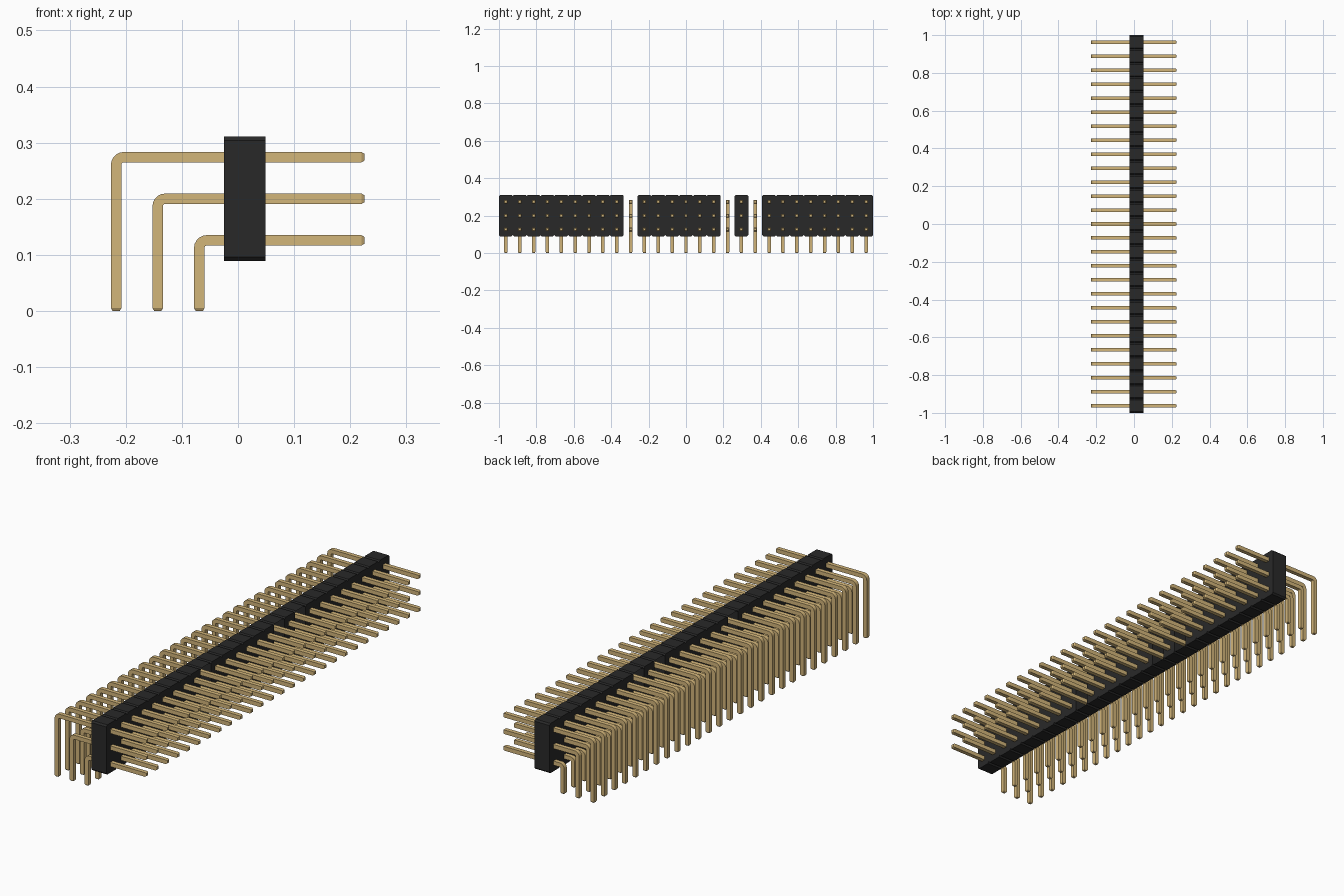
import bpy, bmesh
from math import sin, cos, pi, radians

if "Cube" in bpy.data.objects:
    bpy.data.objects.remove(bpy.data.objects["Cube"])

COUNT = 27
PITCH = 2 / COUNT
HALF = 0.0093          # half thickness of a pin
MID_Z = 0.2            # height of the middle pin row
BACK, FRONT = -0.025, 0.049
OPEN_BLOCKS = (9, 16, 18)   # housing blocks without end caps


def material(name, colour):
    m = bpy.data.materials.new(name)
    m.use_nodes = True
    rgba = (*colour, 1)
    m.diffuse_color = rgba
    m.node_tree.nodes["Principled BSDF"].inputs["Base Color"].default_value = rgba
    return m


def finish(bm, name, mat):
    bmesh.ops.recalc_face_normals(bm, faces=bm.faces)
    mesh = bpy.data.meshes.new(name)
    bm.to_mesh(mesh)
    bm.free()
    mesh.materials.append(mat)
    obj = bpy.data.objects.new(name, mesh)
    bpy.context.collection.objects.link(obj)
    return obj


def bridge(bm, a, b):
    n = len(a)
    for i in range(n):
        bm.faces.new((a[i], a[(i + 1) % n], b[(i + 1) % n], b[i]))


def block(bm, y, capped):
    """One housing block: chamfered square extruded along x."""
    h, v, c = PITCH / 2, PITCH * 1.5, 0.007
    outline = [(h - c, v), (h, v - c), (h, c - v), (h - c, -v),
               (c - h, -v), (-h, c - v), (-h, v - c), (c - h, v)]
    ends = [[bm.verts.new((x, y + dy, MID_Z + dz)) for dy, dz in outline]
            for x in (BACK, FRONT)]
    bridge(bm, *ends)
    if capped:
        for ring in ends:
            bm.faces.new(ring)


def pin(name, leg_x, z, mat):
    """Square bent pin with bevelled tips, repeated along the strip."""
    r, tip, inset, end_x = 0.004, 0.005, 0.003, 0.225
    cx, cz = leg_x + HALF + r, z - HALF - r
    thin = HALF - inset
    # each section: inner point, outer point, half width
    sections = [((end_x, z - thin), (end_x, z + thin), thin),
                ((end_x - tip, z - HALF), (end_x - tip, z + HALF), HALF)]
    for i in range(6):
        a = pi / 2 * (1 + i / 5)
        inner, outer = [(cx + q * cos(a), cz + q * sin(a))
                        for q in (r, r + 2 * HALF)]
        sections.append((inner, outer, HALF))
    sections += [((leg_x + HALF, tip), (leg_x - HALF, tip), HALF),
                 ((leg_x + thin, 0), (leg_x - thin, 0), thin)]
    y0 = -1 + PITCH / 2
    bm = bmesh.new()
    rings = []
    for p, q, w in sections:
        corners = ((p, -w), (p, w), (q, w), (q, -w))
        rings.append([bm.verts.new((s[0], y0 + d, s[1])) for s, d in corners])
    for a, b in zip(rings, rings[1:]):
        bridge(bm, a, b)
    bm.faces.new(rings[0])
    bm.faces.new(rings[-1])
    obj = finish(bm, name, mat)
    bpy.ops.object.select_all(action="DESELECT")
    obj.select_set(True)
    bpy.context.view_layer.objects.active = obj
    bpy.ops.object.shade_smooth_by_angle(angle=radians(30))
    arr = obj.modifiers.new("repeat", "ARRAY")
    arr.count = COUNT
    arr.use_relative_offset = False
    arr.use_constant_offset = True
    arr.constant_offset_displace = (0, PITCH, 0)


black = material("black plastic", (0.022, 0.022, 0.022))
gold = material("gold metal", (0.65, 0.465, 0.195))

# Housing strip
bm = bmesh.new()
for i in range(COUNT):
    block(bm, -1 + PITCH * (i + 0.5), i not in OPEN_BLOCKS)
finish(bm, "housing", black)

# Three rows of bent pins, the lowest nearest the housing
for row, name in enumerate(("lower_pins", "middle_pins", "upper_pins")):
    pin(name, -0.069 - row * PITCH, MID_Z + (row - 1) * PITCH, gold)
